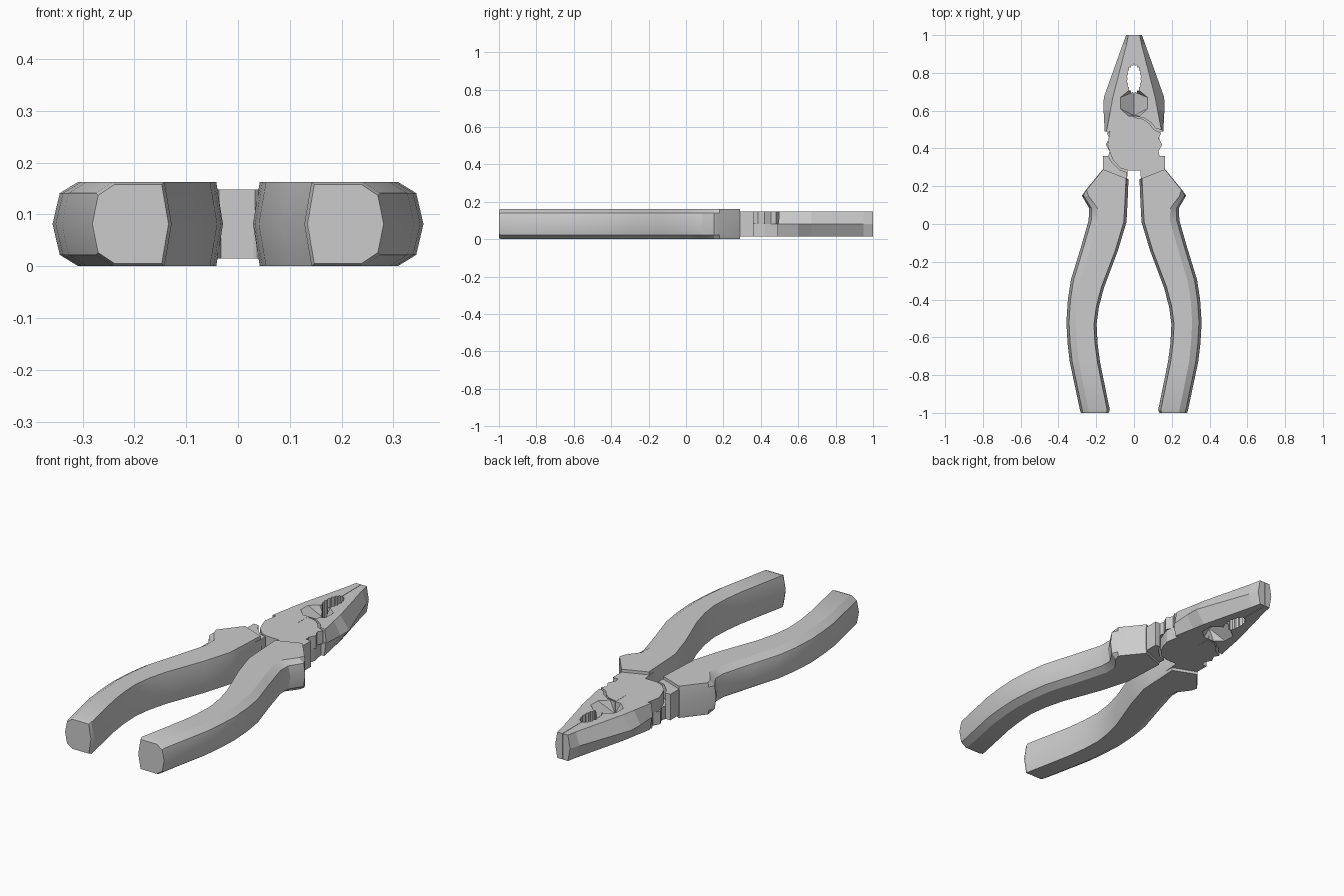
import bpy, bmesh, math
from mathutils import Matrix, Vector

if "Cube" in bpy.data.objects:
    bpy.data.objects.remove(bpy.data.objects["Cube"])

ZB, ZM, ZT = 0.015, 0.0815, 0.148     # head bottom, mid plane, top
H = 0.163                             # handle thickness


def finish(name, bm, smooth=None):
    bmesh.ops.recalc_face_normals(bm, faces=bm.faces)
    me = bpy.data.meshes.new(name)
    bm.to_mesh(me)
    bm.free()
    ob = bpy.data.objects.new(name, me)
    bpy.context.collection.objects.link(ob)
    if smooth:
        bpy.ops.object.select_all(action='DESELECT')
        ob.select_set(True)
        bpy.context.view_layer.objects.active = ob
        bpy.ops.object.shade_smooth_by_angle(angle=math.radians(smooth))
    return ob


def loft(name, rings, smooth=None):
    bm = bmesh.new()
    vs = [[bm.verts.new(p) for p in r] for r in rings]
    n = len(vs[0])
    for a, b in zip(vs, vs[1:]):
        for i in range(n):
            j = (i + 1) % n
            bm.faces.new((a[i], a[j], b[j], b[i]))
    bm.faces.new(vs[0])
    bm.faces.new(vs[-1])
    return finish(name, bm, smooth)


def prism(name, pts, z0, z1):
    return loft(name, [[(x, y, z) for x, y in pts] for z in (z0, z1)])


def cut(ob, cutter):
    cutter.hide_render = True
    m = ob.modifiers.new("cut", 'BOOLEAN')
    m.object, m.operation, m.solver = cutter, 'DIFFERENCE', 'EXACT'
    bpy.ops.object.select_all(action='DESELECT')
    bpy.context.view_layer.objects.active = ob
    ob.select_set(True)
    bpy.ops.object.modifier_apply(modifier=m.name)
    bpy.data.objects.remove(cutter)


# left jaw: flat inside, ridge along the outer side
stations = [(1.0, .030, .042), (.95, .040, .060), (.67, .112, .160),
            (.60, .125, .161), (.49, .146, .155)]
jaw = loft("left_jaw", [[(-.001, y, ZB), (-t, y, ZB), (-m, y, ZM),
                         (-t, y, ZT), (-.001, y, ZT)] for y, t, m in stations])

# lower layer of the jaw is cleared for the opposite joint plate
cut(jaw, prism("joint_cutter", [(.02, .40), (.02, .573), (-.05, .563), (-.092, .536),
                                (-.113, .507), (-.18, .487), (-.18, .40)], -.05, ZM))

# serrated oval pipe grip
N = 36
oval = []
for i in range(N):
    a, k = math.tau * i / N, (1.06 if i % 2 else .9)
    oval.append((.037 * k * math.cos(a), .768 + .077 * k * math.sin(a)))
cut(jaw, prism("oval_cutter", oval, -.05, .25))

# V-shaped wire cutter pit on both faces
for s in (1, -1):
    bm = bmesh.new()
    for x, y in [(.03, .705), (.072, .67), (.072, .61), (.03, .572)]:
        for sx in (1, -1):
            bm.verts.new((sx * x, y, ZM + s * (ZT - ZM)))
            bm.verts.new((sx * x, y, ZM + s * .1))
    for y in (.575, .70):
        bm.verts.new((0, y, ZM + s * .006))
    bmesh.ops.convex_hull(bm, input=bm.verts)
    cut(jaw, finish("pit_cutter", bm))

# joint plate (upper layer) running from the left jaw to the right shank
plate = prism("joint_plate_upper", [
    (-.128, .49), (0, .49), (0, .565), (.05, .555), (.085, .528), (.105, .50),
    (.145, .482), (.13, .455), (.149, .42), (.13, .385), (.135, .36), (.163, .36),
    (.163, .24), (.15, .2), (.04, .2), (.033, .283), (-.03, .283), (-.07, .295),
    (-.11, .335), (-.13, .385), (-.14, .42)], ZM, ZT)

# lower half of the right shank, with a concave edge around the other plate
shank = prism("right_shank", [
    (.135, .36), (.163, .36), (.163, .24), (.15, .2), (.04, .2), (.036, .274),
    (.075, .286), (.118, .328)], ZB, ZM)


# right handle: inner point, outer point, outer top inset, upper inset
grip = [((.029, .237), (.165, .29), .002, .0),
        ((.031, .19), (.255, .18), .004, .0),
        ((.033, .14), (.276, .150), .035, .008),
        ((.036, .08), (.238, .085), .045, .012),
        ((.040, .01), (.240, .02), .050, .014),
        ((.085, -.14), (.283, -.13), .050, .014),
        ((.160, -.34), (.334, -.295), .050, .014),
        ((.186, -.44), (.350, -.40), .050, .014),
        ((.198, -.53), (.358, -.52), .050, .014),
        ((.193, -.63), (.352, -.63), .050, .014),
        ((.180, -.73), (.340, -.73), .048, .013),
        ((.128, -.985), (.286, -.985), .045, .012)]
rings = []
for i, o, a, b in grip:
    i, o = Vector((*i, 0)), Vector((*o, 0))
    d = (o - i).normalized()
    half = [(i + d * .014, H), (o - d * a, H), (o - d * b, .141)]
    r = [(i, H / 2)] + half + [(o, H / 2)] + [(p, H - z) for p, z in reversed(half)]
    rings.append([p + Vector((0, 0, z)) for p, z in r])
# rounded end cap
c = sum(rings[-1], Vector()) / len(rings[-1])
rings.append([c + (p - c) * .93 + Vector((0, -.015, 0)) for p in rings[-1]])
handle = loft("right_handle", rings, 28)

# the second half is the first turned over about the long axis
turn = Matrix.Translation((0, 0, H)) @ Matrix.Rotation(math.pi, 4, 'Y')
for ob, name in ((jaw, "right_jaw"), (plate, "joint_plate_lower"),
                 (shank, "left_shank"), (handle, "left_handle")):
    dup = ob.copy()
    dup.data = ob.data.copy()
    dup.name = name
    dup.data.transform(turn)
    bpy.context.collection.objects.link(dup)
